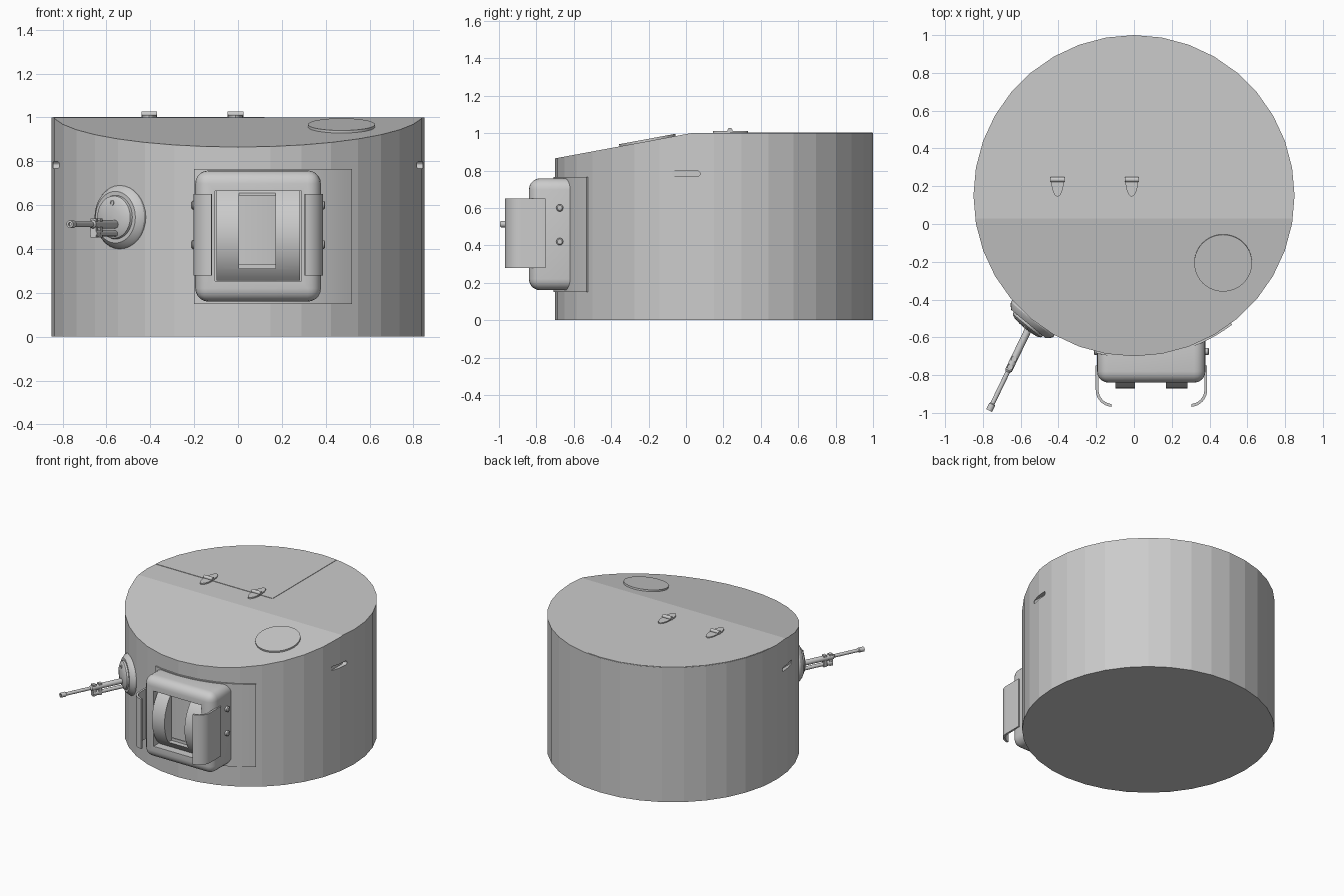
import bpy, bmesh
from math import sin, cos, pi, radians, asin
from mathutils import Vector, Matrix

if "Cube" in bpy.data.objects:
    bpy.data.objects.remove(bpy.data.objects["Cube"])

CY, R = 0.15, 0.85          # drum centre y and radius
MX, MZ = 0.0925, 0.46       # main mantlet centre


def make(name, bm, angle=30):
    bmesh.ops.recalc_face_normals(bm, faces=bm.faces[:])
    me = bpy.data.meshes.new(name)
    bm.to_mesh(me)
    bm.free()
    ob = bpy.data.objects.new(name, me)
    bpy.context.collection.objects.link(ob)
    smooth(ob, angle)
    return ob


def smooth(ob, angle=30):
    bpy.ops.object.select_all(action='DESELECT')
    ob.select_set(True)
    bpy.context.view_layer.objects.active = ob
    bpy.ops.object.shade_smooth_by_angle(angle=radians(angle))


def prism(name, pts, lo, hi, axis='z'):
    """Extrude a 2D outline: (x, y) along z, or (y, z) along x."""
    bm = bmesh.new()
    at = (lambda p, h: (p[0], p[1], h)) if axis == 'z' else (lambda p, h: (h, p[0], p[1]))
    a = [bm.verts.new(at(p, lo)) for p in pts]
    b = [bm.verts.new(at(p, hi)) for p in pts]
    bm.faces.new(a)
    bm.faces.new(b)
    for i in range(len(pts)):
        j = (i + 1) % len(pts)
        bm.faces.new((a[i], a[j], b[j], b[i]))
    return make(name, bm)


def lathe(name, profile, origin, direction, n=32):
    """Revolve (radius, height) points about an axis; ends are capped."""
    bm = bmesh.new()
    rings = [[bm.verts.new((r * cos(2 * pi * i / n), r * sin(2 * pi * i / n), h))
              for i in range(n)] for r, h in profile]
    for p, q in zip(rings, rings[1:]):
        for i in range(n):
            j = (i + 1) % n
            bm.faces.new((p[i], p[j], q[j], q[i]))
    bm.faces.new(rings[0])
    bm.faces.new(rings[-1])
    rot = Vector(direction).to_track_quat('Z', 'Y').to_matrix().to_4x4()
    bm.transform(Matrix.Translation(origin) @ rot)
    return make(name, bm)


def box(name, lo, hi, bevel=0, segs=5):
    bm = bmesh.new()
    bmesh.ops.create_cube(bm, size=1)
    lo, hi = Vector(lo), Vector(hi)
    for v in bm.verts:
        v.co = Vector([(lo[k] + hi[k]) / 2 + v.co[k] * (hi[k] - lo[k]) for k in range(3)])
    if bevel:
        bmesh.ops.bevel(bm, geom=bm.edges[:], offset=bevel, segments=segs,
                        profile=0.5, affect='EDGES')
    return make(name, bm)


def cut(ob, cutter):
    cutter.hide_render = True
    m = ob.modifiers.new('cut', 'BOOLEAN')
    m.operation, m.solver, m.object = 'DIFFERENCE', 'EXACT', cutter
    bpy.context.view_layer.objects.active = ob
    bpy.ops.object.modifier_apply(modifier=m.name)
    bpy.data.objects.remove(cutter)
    smooth(ob)


def arc(cx, cy, r, a0, a1, n):
    return [(cx + r * cos(radians(a0 + (a1 - a0) * i / n)),
             cy + r * sin(radians(a0 + (a1 - a0) * i / n))) for i in range(n + 1)]


# Drum with the front of the roof sliced to a slope
bm = bmesh.new()
bmesh.ops.create_cone(bm, cap_ends=True, segments=36, radius1=R, radius2=R, depth=1,
                      matrix=Matrix.Translation((0, CY, 0.5)))
slope_n = Vector((0, -0.185, 1)).normalized()
geom = bm.verts[:] + bm.edges[:] + bm.faces[:]
res = bmesh.ops.bisect_plane(bm, geom=geom, plane_co=(0, 0.03, 1), plane_no=slope_n,
                             clear_outer=True)
bmesh.ops.holes_fill(bm, edges=[e for e in bm.edges if e.is_boundary])
drum = make('turret_drum', bm, 9.9)
for p in drum.data.polygons:
    p.use_smooth = True
smooth(drum, 20)

# Side vision slits
for s in (-1, 1):
    outline = arc(0.06, 0.783, 0.015, -90, 90, 8) + arc(-0.06, 0.783, 0.015, 90, 270, 8)
    cut(drum, prism('slit_cutter', outline, *sorted((s * 0.812, s * 0.95)), axis='x'))
smooth(drum, 20)

# Curved front plate behind the mantlet
a0 = -90 + math_deg if (math_deg := asin(-0.20 / 0.858) * 180 / pi) else -90
a1 = -90 + asin(0.52 / 0.858) * 180 / pi
prism('front_plate', arc(0, CY, 0.858, a0, a1, 16) + arc(0, CY, 0.835, a1, a0, 16), 0.15, 0.765)

# Mantlet housing with a window, and the rocking drum inside it
housing = box('mantlet_housing', (-0.195, -0.84, 0.16), (0.378, -0.56, 0.758), 0.06)
cut(housing, box('window_cutter', (-0.105, -1, 0.255), (0.29, -0.69, 0.665)))
rocker = prism('gun_rocker', arc(-0.59, MZ, 0.28, 133, 227, 20), -0.098, 0.283, 'x')
cut(rocker, box('slot_cutter', (0.005, -1, 0.31), (0.17, -0.79, 0.66)))
cut(rocker, box('slot_deep_cutter', (0.005, -0.80, 0.33), (0.17, -0.70, 0.645)))

# Curved side guards and their bolts, mirrored about the mantlet centre
for s, side in ((-1, 'left'), (1, 'right')):
    outer = [(0.295, -0.75)] + arc(0.205, -0.878, 0.09, 0, -85, 10)
    inner = arc(0.205, -0.878, 0.075, -85, 0, 10) + [(0.28, -0.75)]
    prism('guard_' + side, [(MX + s * x, y) for x, y in outer + inner], 0.28, 0.65)
    for z in (0.42, 0.60):
        lathe('guard_bolt_' + side, [(0.019, 0), (0.019, 0.025), (0.013, 0.03)],
              (MX + s * 0.275, -0.675, z), (s, 0, 0), 16)

# Ball mount of the secondary gun
n = Vector((-0.635, -0.772, 0)).normalized()
c = Vector((-0.54, -0.506, 0.545))
lathe('ball_mount', [(0.145, -0.05), (0.145, 0), (0.138, 0.012), (0.118, 0.03), (0.1, 0.03),
                     (0.097, 0.042), (0.08, 0.052), (0.04, 0.058), (0.01, 0.06)], c, n)
lathe('sight_port', [(0.012, 0), (0.012, 0.012), (0.006, 0.012), (0.006, 0.008)],
      c + n * 0.046 + Vector((0, 0, 0.065)), n, 16)

# Secondary gun: stepped barrel, gas tube and clamps
d = Vector((-0.435, -0.9, 0)).normalized()
base = Vector((-0.553, -0.545, 0.513))
lathe('gun_barrel', [(0.019, -0.02), (0.019, 0.255), (0.012, 0.265), (0.012, 0.45),
                     (0.017, 0.455), (0.017, 0.492), (0.008, 0.492), (0.008, 0.48)], base, d, 16)
low = base - Vector((0, 0, 0.042))
lathe('gas_tube', [(0.013, -0.02), (0.013, 0.2), (0.018, 0.205), (0.018, 0.245)], low, d, 16)
for t in (0.19, 0.235):
    b = box('gun_clamp', (-0.014, -0.012, -0.06), (0.014, 0.012, 0.025))
    b.location = base + d * t
    b.rotation_euler.z = -0.45

# Roof hatch, slightly proud of the roof
prism('roof_hatch', [(0.12, 0.235), (0.12, 0.987)] + arc(0, CY, 0.847, 90, 170, 8)
      + [(-0.841, 0.235)], 0.98, 1.003)

# Hatch hinges: oval leaf with a pin across it
for x in (-0.405, -0.012):
    oval = [(x + 0.034 * cos(2 * pi * i / 24), 0.238 + 0.093 * sin(2 * pi * i / 24))
            for i in range(24)]
    prism('hinge_leaf', oval, 0.99, 1.01)
    lathe('hinge_pin', [(0.013, 0), (0.013, 0.072)], (x - 0.036, 0.235, 1.015), (1, 0, 0), 16)

# Round cover on the sloped roof
lathe('periscope_cover', [(0.153, -0.015), (0.153, 0.012)], (0.472, -0.205, 0.9565), slope_n, 40)
